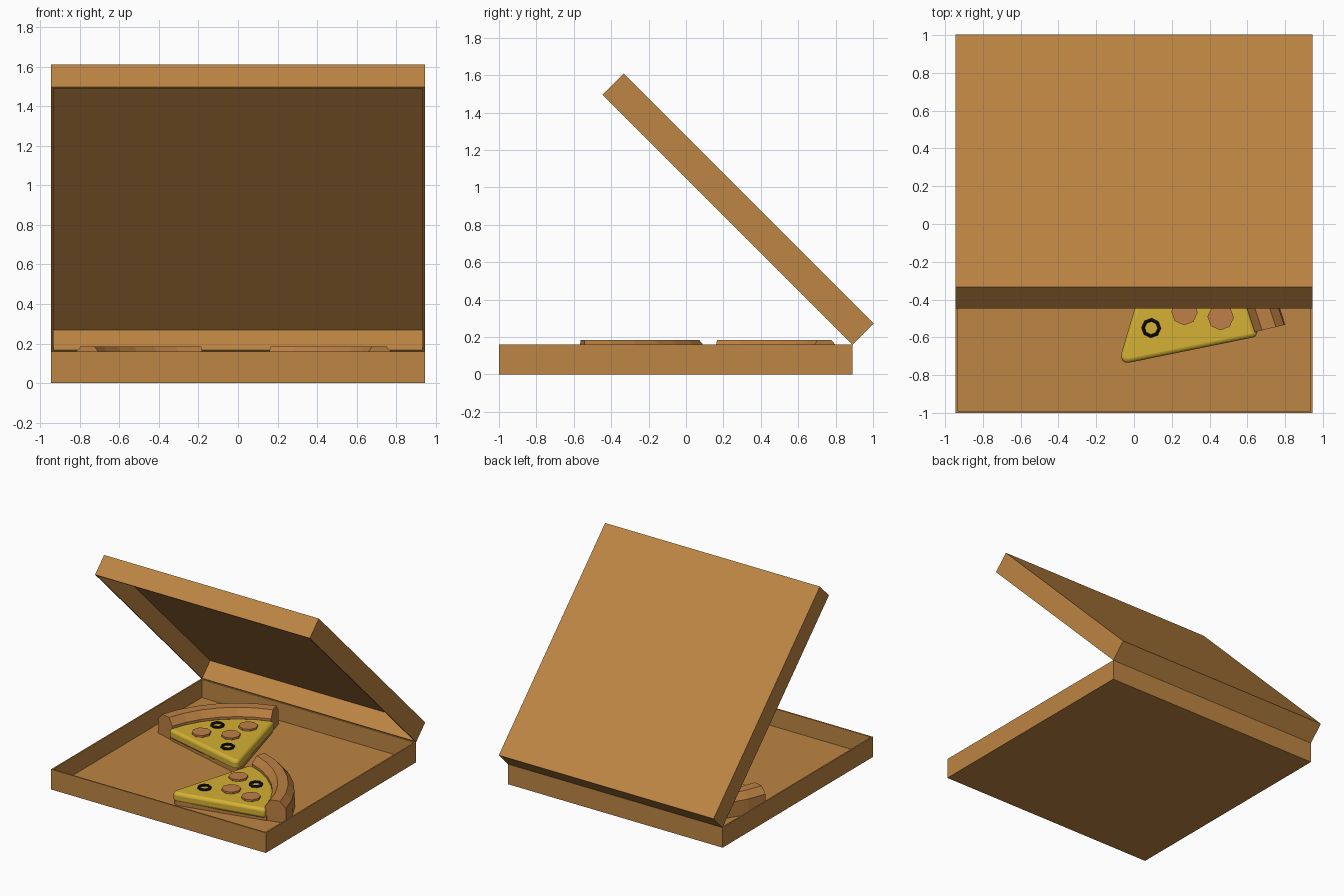
import bpy, bmesh, math
from mathutils import Matrix, Vector

if "Cube" in bpy.data.objects:
    bpy.data.objects.remove(bpy.data.objects["Cube"])


def material(name, rgb):
    m = bpy.data.materials.new(name)
    m.diffuse_color = (*rgb, 1)
    m.use_nodes = True
    m.node_tree.nodes["Principled BSDF"].inputs["Base Color"].default_value = m.diffuse_color
    return m


CARD = material("cardboard", (0.51, 0.235, 0.056))
CRUST = material("baked crust", (0.50, 0.215, 0.055))
CHEESE = material("cheese", (0.66, 0.44, 0.035))
SAUSAGE = material("sausage", (0.53, 0.215, 0.065))
OLIVE = material("olive", (0.006, 0.006, 0.006))


def finish(name, bm, mat, matrix):
    bmesh.ops.recalc_face_normals(bm, faces=bm.faces)
    me = bpy.data.meshes.new(name)
    bm.to_mesh(me)
    bm.free()
    me.materials.append(mat)
    ob = bpy.data.objects.new(name, me)
    ob.matrix_world = matrix
    bpy.context.collection.objects.link(ob)
    return ob


def tray(name, matrix, w=1.89, d=1.89, h=0.16, wall=0.016):
    """Open box, back edge on y = 0, opening upwards."""
    bm = bmesh.new()
    bmesh.ops.create_cube(bm, size=1, matrix=Matrix.Translation((0, -d / 2, h / 2))
                          @ Matrix.Diagonal((w, d, h, 1)))
    top = max(bm.faces, key=lambda f: f.calc_center_median().z)
    bmesh.ops.inset_region(bm, faces=[top], thickness=wall)
    bmesh.ops.translate(bm, verts=top.verts, vec=(0, 0, 0)) 
    ext = bmesh.ops.extrude_face_region(bm, geom=[top])["geom"]
    verts = [v for v in ext if isinstance(v, bmesh.types.BMVert)]
    bmesh.ops.translate(bm, verts=verts, vec=(0, 0, wall - h))
    if top.is_valid:
        bmesh.ops.delete(bm, geom=[top], context='FACES_ONLY')
    return finish(name, bm, CARD, matrix)


def sweep(name, profile, angles, mat, matrix, closed=False):
    """Sweep an (r, z) profile round the z axis."""
    bm = bmesh.new()
    rings = [[bm.verts.new((r * math.cos(a), r * math.sin(a), z)) for r, z in profile]
             for a in angles]
    n, k = len(rings), len(profile)
    for i in range(n if closed else n - 1):
        a, b = rings[i], rings[(i + 1) % n]
        for j in range(k):
            bm.faces.new((a[j], a[(j + 1) % k], b[(j + 1) % k], b[j]))
    if not closed:
        bm.faces.new(rings[0])
        bm.faces.new(rings[-1])
    return finish(name, bm, mat, matrix)


def slab(name, outline, z0, z1, mat, matrix, bevel=0.0):
    """Extruded outline, optionally with soft edges."""
    bm = bmesh.new()
    f = bm.faces.new([bm.verts.new((x, y, z0)) for x, y in outline])
    ext = bmesh.ops.extrude_face_region(bm, geom=[f])["geom"]
    bmesh.ops.translate(bm, vec=(0, 0, z1 - z0),
                        verts=[v for v in ext if isinstance(v, bmesh.types.BMVert)])
    ob = finish(name, bm, mat, matrix)
    if bevel:
        mod = ob.modifiers.new("soft edge", 'BEVEL')
        mod.width, mod.segments = bevel, 3
        mod.limit_method = 'ANGLE'
        mod.angle_limit = math.radians(50)
        bpy.context.view_layer.objects.active = ob
        ob.select_set(True)
        bpy.ops.object.shade_smooth_by_angle(angle=math.radians(35))
        ob.select_set(False)
    return ob


def wedge(half, radius, tip, n=6):
    """Pizza wedge along +x with a rounded tip."""
    h = math.radians(half)
    c = Vector((tip / math.sin(h), 0))
    pts = [c + tip * Vector((math.cos(a), math.sin(a)))
           for a in (math.pi / 2 + h + (math.pi - 2 * h) * i / 4 for i in range(5))]
    arc = [-h + 2 * h * i / n for i in range(n + 1)]
    return [tuple(p) for p in pts] + [(radius * math.cos(a), radius * math.sin(a)) for a in arc]


def polar(r, deg, z=0.0):
    a = math.radians(deg)
    return Matrix.Translation((r * math.cos(a), r * math.sin(a), z))


def pizza_slice(tag, x, y, deg):
    m = Matrix.Translation((x, y, 0)) @ Matrix.Rotation(math.radians(deg), 4, 'Z')
    # crust rim
    rim = [(0.745, 0.017), (0.745, 0.13), (0.785, 0.185), (0.86, 0.185),
           (0.905, 0.135), (0.91, 0.017)]
    sweep(tag + "_crust", rim, [math.radians(-29 + 58 * i / 6) for i in range(7)], CRUST, m)
    # dough base and cheese
    slab(tag + "_dough", wedge(29.5, 0.76, 0.04), 0.017, 0.05, CRUST, m)
    slab(tag + "_cheese", wedge(31, 0.755, 0.035), 0.038, 0.115, CHEESE, m, 0.022)
    # toppings
    octagon = [2 * math.pi * i / 8 for i in range(8)]
    disc = [(0.07 * math.cos(a), 0.07 * math.sin(a)) for a in octagon]
    for i, (r, a) in enumerate([(0.45, -4), (0.6, -17.5), (0.554, 18)]):
        slab(f"{tag}_sausage_{i}", disc, 0.105, 0.13, SAUSAGE, m @ polar(r, a))
    ring = [(0.034, 0.105), (0.034, 0.124), (0.042, 0.132), (0.052, 0.124), (0.052, 0.105)]
    for i, (r, a) in enumerate([(0.263, 5.5), (0.638, 3)]):
        sweep(f"{tag}_olive_{i}", ring, octagon, OLIVE, m @ polar(r, a), closed=True)


# box base and opened lid, hinged on the top back edge
tray("box_base", Matrix.Translation((0, 0.89, 0)))
tray("box_lid", Matrix.Translation((0, 0.89, 0.16))
     @ Matrix.Rotation(math.radians(-45), 4, 'X')
     @ Matrix.Translation((0, 0, 0.16)) @ Matrix.Rotation(math.pi, 4, 'Y'))

# two leftover slices
pizza_slice("back_slice", 0.03, -0.05, 135)
pizza_slice("front_slice", -0.085, -0.746, 42.5)
